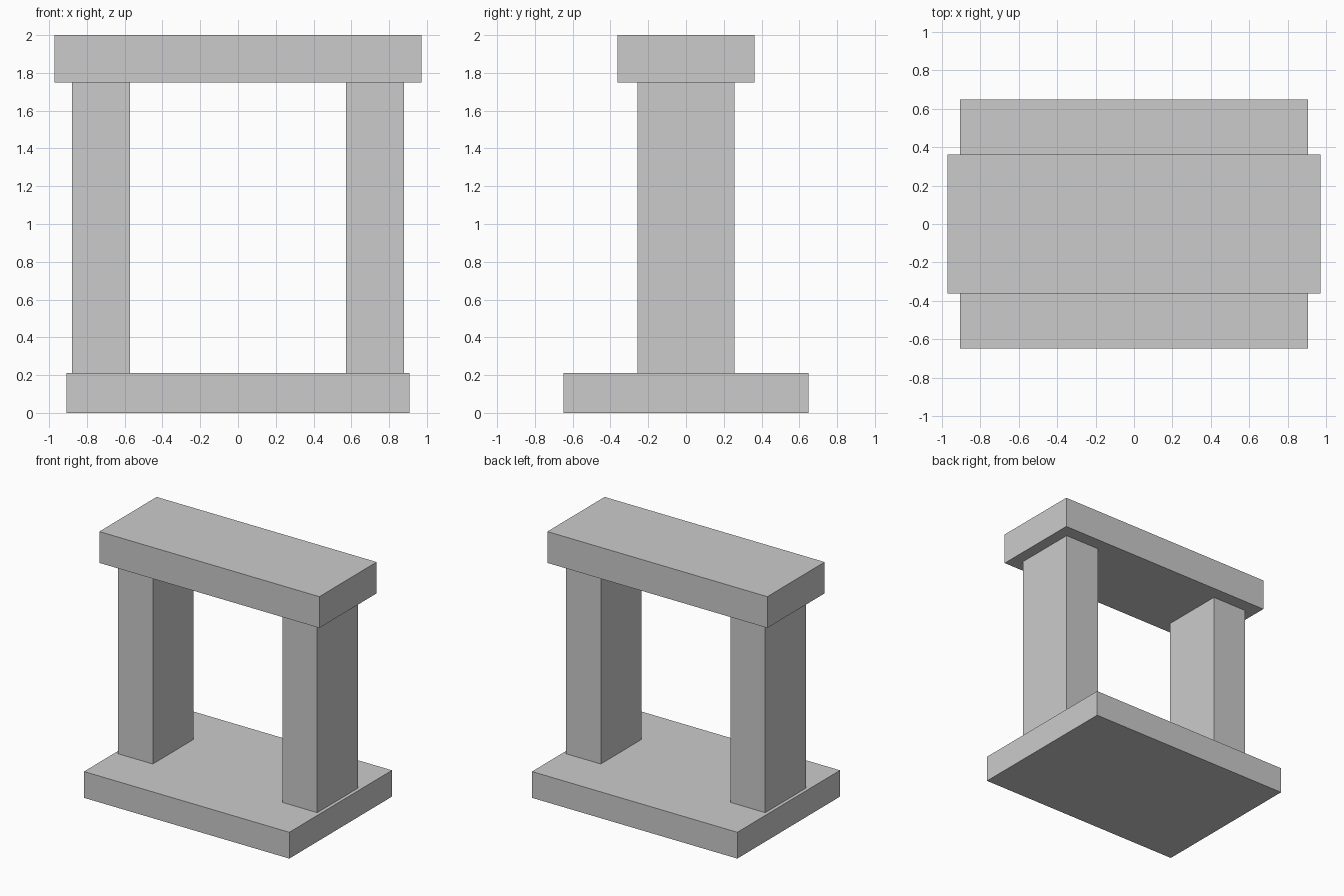
import bpy

if "Cube" in bpy.data.objects:
    bpy.data.objects.remove(bpy.data.objects["Cube"])


def box(name, x, y, z):
    """Add a box spanning the given (min, max) ranges."""
    spans = (x, y, z)
    bpy.ops.mesh.primitive_cube_add(size=1, location=[(a + b) / 2 for a, b in spans])
    obj = bpy.context.object
    obj.name = name
    obj.scale = [b - a for a, b in spans]
    bpy.ops.object.transform_apply(location=False, rotation=False, scale=True)
    return obj


BASE_TOP = 0.21
LINTEL_BOTTOM = 1.75

# Wide base slab
box("base_slab", (-0.907, 0.907), (-0.648, 0.648), (0, BASE_TOP))

# Two upright pillars
for name, x in (("left_pillar", (-0.88, -0.573)), ("right_pillar", (0.573, 0.88))):
    box(name, x, (-0.257, 0.257), (BASE_TOP, LINTEL_BOTTOM))

# Overhanging lintel across the top
box("top_lintel", (-0.972, 0.972), (-0.362, 0.362), (LINTEL_BOTTOM, 2.0))
